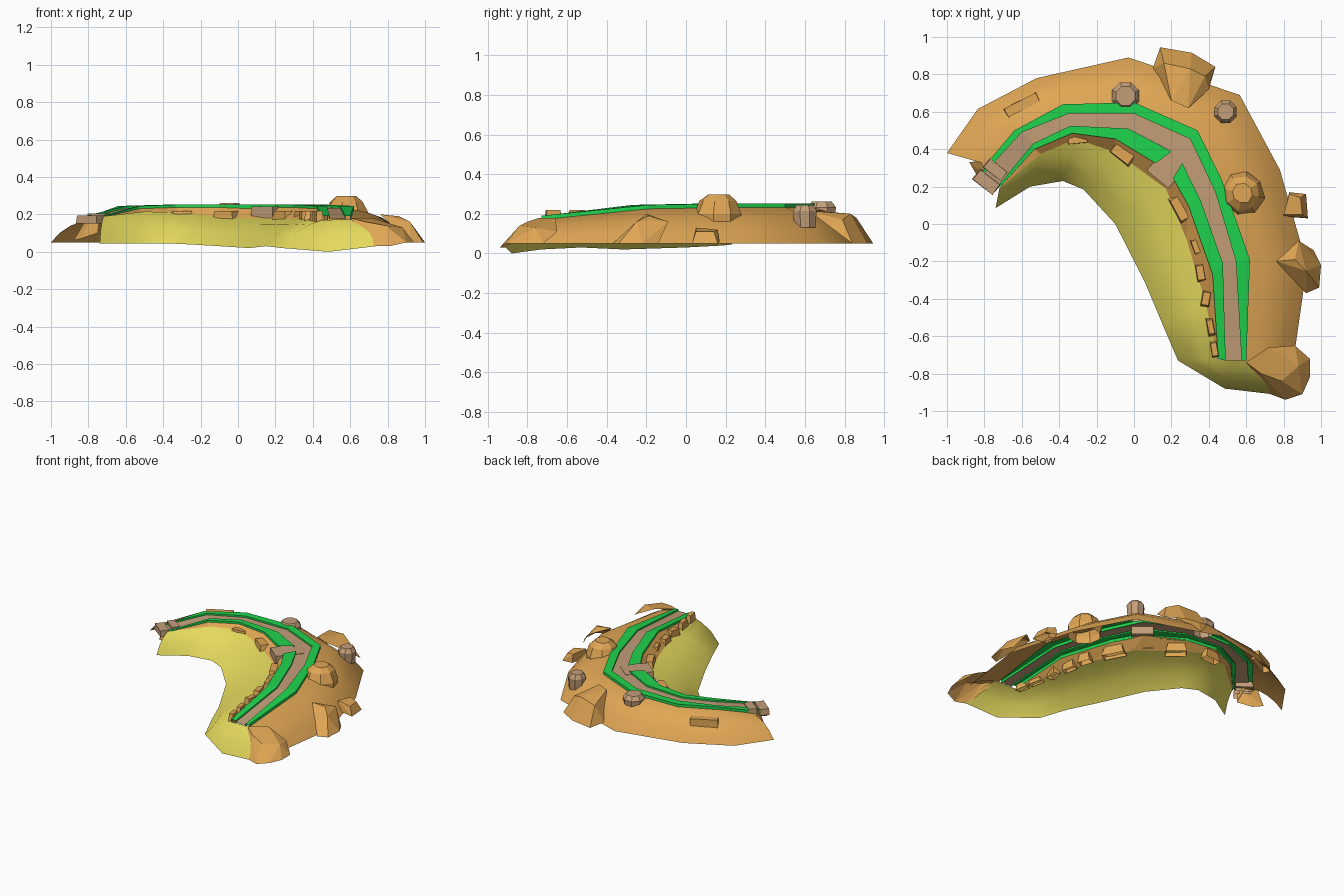
import bpy, bmesh, math, random
from mathutils import Vector, Matrix

if "Cube" in bpy.data.objects:
    bpy.data.objects.remove(bpy.data.objects["Cube"])

random.seed(4)


def material(name, rgb):
    m = bpy.data.materials.new(name)
    m.diffuse_color = (*rgb, 1)
    m.use_nodes = True
    m.node_tree.nodes["Principled BSDF"].inputs["Base Color"].default_value = m.diffuse_color
    return m


CLAY = material("orange clay", (0.75, 0.385, 0.09))
SAND = material("yellow sand", (0.78, 0.70, 0.11))
GRASS = material("green grass", (0.014, 0.66, 0.075))
STONE = material("brown stone", (0.55, 0.345, 0.19))


def finish(name, bm, mat, smooth=None):
    me = bpy.data.meshes.new(name)
    bm.to_mesh(me)
    bm.free()
    me.materials.append(mat)
    ob = bpy.data.objects.new(name, me)
    bpy.context.collection.objects.link(ob)
    if smooth:
        bpy.ops.object.select_all(action='DESELECT')
        ob.select_set(True)
        bpy.context.view_layer.objects.active = ob
        bpy.ops.object.shade_smooth_by_angle(angle=math.radians(smooth))
    return ob


def loft(name, rows, mat, smooth=None):
    """Open sheet through rows of points; rows run from the outside to the inside."""
    bm = bmesh.new()
    grid = [[bm.verts.new(p) for p in row] for row in rows]
    for a, b in zip(grid, grid[1:]):
        for i in range(len(a) - 1):
            bm.faces.new((a[i], b[i], b[i + 1], a[i + 1]))
    return finish(name, bm, mat, smooth)


def lift(line, heights, dz=0.0):
    return [(x, y, z + dz) for (x, y), z in zip(line, heights)]


def mix(a, b, t, k):
    """Row between a and b: t across the plan, k down the height."""
    return [(p[0] + (q[0] - p[0]) * t, p[1] + (q[1] - p[1]) * t,
             p[2] + (q[2] - p[2]) * k) for p, q in zip(a, b)]


def rock(name, x, y, profile, sides, sx=1, sy=1, turn=0, mat=CLAY, jitter=0.0):
    """Faceted stone from (radius, z) rings, open where it sits in the ground."""
    bm = bmesh.new()
    rings = []
    rot = Matrix.Rotation(math.radians(turn), 3, 'Z')
    for r, z in profile:
        ring = []
        for i in range(sides):
            a = 2 * math.pi * (i + 0.5) / sides
            j = 1 + random.uniform(-jitter, jitter)
            v = rot @ Vector((r * j * sx * math.cos(a), r * j * sy * math.sin(a), z))
            ring.append(bm.verts.new((v.x + x, v.y + y, v.z)))
        rings.append(ring)
    for a, b in zip(rings, rings[1:]):
        for i in range(sides):
            k = (i + 1) % sides
            bm.faces.new((a[i], a[k], b[k], b[i]))
    bm.faces.new(rings[-1])
    return finish(name, bm, mat)


def block(name, x, y, z0, z1, lx, ly, turn=0, mat=CLAY, taper=0.85, jitter=0.06):
    s = 2 ** -0.5
    return rock(name, x, y, [(1, z0), (taper, z1)], 4, lx * s, ly * s, turn, mat, jitter)


def spur(name, pts):
    """Outcrop leaning out of the hillside: hull of a few points, open underneath."""
    bm = bmesh.new()
    for p in pts:
        bm.verts.new(p)
    bmesh.ops.convex_hull(bm, input=bm.verts[:])
    bmesh.ops.recalc_face_normals(bm, faces=bm.faces[:])
    bm.normal_update()
    bmesh.ops.delete(bm, geom=[f for f in bm.faces if f.normal.z < -.3], context='FACES')
    bmesh.ops.dissolve_limit(bm, angle_limit=math.radians(8), verts=bm.verts[:], edges=bm.edges[:])
    return finish(name, bm, CLAY)


# Plan lines along the ridge, from the left end round to the front right end
outer_foot = [(-1, .38), (-.835, .615), (-.52, .78), (-.03, .89), (.565, .69),
              (.78, .29), (.925, -.22), (.85, -.75)]
grass_out = [(-.79, .32), (-.64, .50), (-.38, .64), (0, .65), (.34, .50),
             (.47, .235), (.62, -.19), (.60, -.73)]
path_out = [(-.82, .25), (-.60, .49), (-.35, .59), (0, .59), (.30, .455),
            (.435, .17), (.545, -.20), (.575, -.73)]
path_in = [(-.73, .20), (-.54, .43), (-.34, .525), (-.03, .51), (.235, .37),
           (.355, .13), (.475, -.21), (.49, -.73)]
grass_in = [(-.71, .205), (-.53, .40), (-.33, .485), (-.10, .455), (.172, .31),
            (.29, .10), (.42, -.27), (.45, -.72)]
clay_in = [(-.72, .19), (-.50, .375), (-.31, .455), (-.09, .38), (.17, .19),
           (.28, -.08), (.38, -.41), (.45, -.725)]
sand_top = clay_in + [(.54, -.725), (.62, -.725)]
sand_foot = [(-.74, .085), (-.555, .20), (-.38, .23), (-.27, .185), (-.10, 0),
             (.06, -.315), (.15, -.53), (.235, -.73), (.485, -.88), (.74, -.91)]
top_z = [.19, .245, .252, .252, .252, .252, .245, .19]
sand_z = [.19, .215, .21, .185, .175, .175, .175, .17, .172, .172]
foot_z = [.045, .045, .045, .04, .03, .02, .03, .02, 0, .03]

# Clay hillside on the outside and the clay scarp on the inside
crest = lift(grass_out, top_z, -.02)
foot = [(x, y, .05) for x, y in outer_foot]
loft("outer_hillside", [foot, mix(crest, foot, .78, .58), mix(crest, foot, .5, .25),
                        mix(crest, foot, .25, .09), crest], CLAY, 40)
loft("inner_scarp", [lift(grass_in, top_z, -.015), lift(clay_in, sand_z, -.005)], CLAY)

# Sandy slope that wraps round the front end
st, sf = lift(sand_top, sand_z), lift(sand_foot, foot_z)
loft("sand_slope", [st, mix(st, sf, .35, .18), mix(st, sf, .7, .5), sf], SAND, 45)

# Trail along the crest
loft("trail", [lift(path_out, top_z, -.012), lift(path_in, top_z, -.012)], STONE)


# Raised grass verges with small side faces
def verge(name, a, b, z):
    loft(name, [lift(a, z, -.022), lift(a, z), lift(b, z), lift(b, z, -.022)], GRASS)


verge("outer_verge", grass_out, path_out, top_z)
verge("inner_verge_left", path_in[:4] + [(.20, .387)], grass_in[:4] + [(.115, .325)], top_z)
verge("inner_verge_right", [(.258, .325)] + path_in[5:], [(.208, .245)] + grass_in[5:], top_z[4:])

# Side branch of the trail and the steps at its left end
block("side_step", .19, .315, .18, .243, .15, .20, -40, STONE, 1, 0)
block("end_step_low", -.79, .225, .15, .195, .14, .07, -38, STONE, .95)
block("end_step_high", -.74, .29, .16, .205, .12, .06, -38, STONE, .95)
spur("left_end_rock", [(-.88, .33, .06), (-.84, .26, .07), (-.75, .2, .1), (-.82, .34, .16),
                       (-.78, .25, .18), (-.74, .22, .18), (-.75, .3, .18)])

# Grey-brown faceted stumps
for i, (x, y, r, z0, z1) in enumerate([(-.045, .685, .078, .17, .262), (.49, .60, .064, .13, .245)]):
    rock(f"stump_{i + 1}", x, y, [(r * .9, z0), (r, z1 - .03), (r * .7, z1)], 8, mat=STONE)

# Large boulder beside the trail
rock("boulder", .58, .165, [(.115, .15), (.12, .20), (.095, .265), (.055, .298)], 8,
     turn=10, jitter=.06)

# Outcrops on the outer hillside
spur("back_outcrop", [(.14, .945, .05), (.31, .915, .05), (.435, .84, .05), (.10, .83, .06),
                      (.16, .86, .18), (.30, .83, .20), (.38, .79, .17), (.20, .66, .215),
                      (.29, .62, .215), (.40, .72, .14)])
spur("right_outcrop", [(1, -.22, .05), (.99, -.34, .05), (.92, -.37, .05), (.96, -.14, .05),
                       (.88, -.09, .16), (.86, -.19, .19), (.76, -.20, .20), (.92, -.25, .16)])
spur("right_outcrop_small", [(.93, .03, .05), (.92, .16, .05), (.83, .17, .06), (.80, .04, .06),
                             (.90, .05, .11), (.89, .14, .11), (.83, .16, .12), (.80, .05, .13)])
spur("front_outcrop", [(.94, -.82, .05), (.94, -.72, .05), (.90, -.91, .05), (.81, -.94, .03),
                       (.73, -.91, .03), (.60, -.74, .18), (.72, -.66, .18), (.86, -.65, .11),
                       (.88, -.76, .13), (.79, -.84, .14), (.68, -.80, .16)])
block("hillside_slab", -.60, .635, .14, .205, .20, .055, 27, CLAY, .95, .03)

# Small rocks along the inner scarp
for i, (x, y, lx, ly, turn) in enumerate([
        (-.30, .455, .13, .06, 5), (-.06, .375, .15, .08, -38), (.245, .08, .17, .07, -62),
        (.335, -.12, .09, .05, -70), (.355, -.26, .10, .05, -80), (.385, -.40, .09, .05, 80),
        (.41, -.55, .10, .04, -80), (.43, -.67, .09, .04, -80)]):
    block(f"scarp_rock_{i + 1}", x, y, .15, .218, lx, ly, turn, CLAY, .75)
